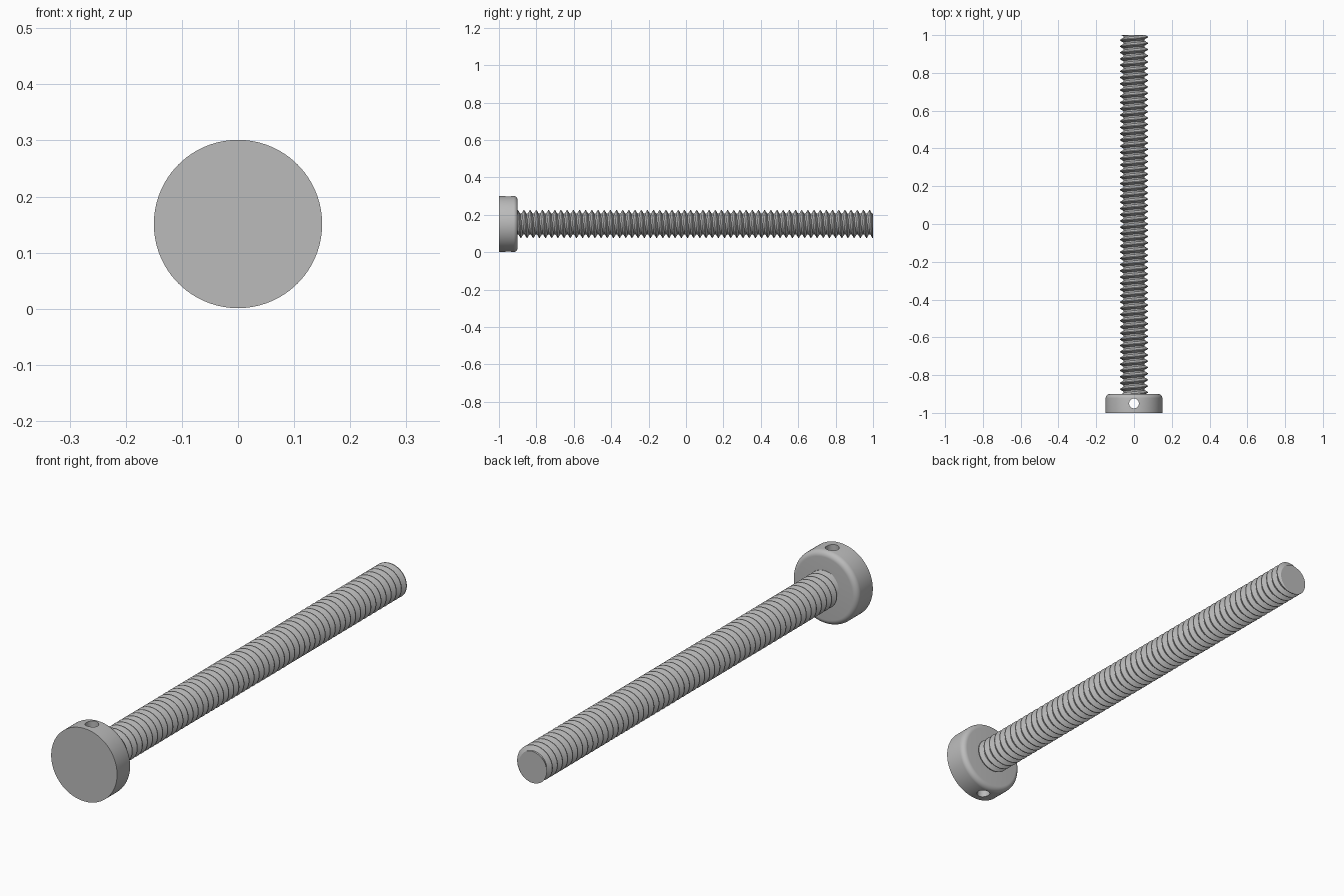
import bpy, bmesh
from math import sin, cos, pi, radians
from mathutils import Matrix

if "Cube" in bpy.data.objects:
    bpy.data.objects.remove(bpy.data.objects["Cube"])

CENTRE_Z = 0.151
HEAD_R, HEAD_FRONT, HEAD_BACK, FILLET = 0.15, -1.0, -0.9, 0.022
CREST_R, ROOT_R, PITCH = 0.074, 0.056, 0.033
SEGMENTS = 48

steel = bpy.data.materials.new("grey steel")
steel.use_nodes = True
steel.diffuse_color = (0.5, 0.5, 0.5, 1)
steel.node_tree.nodes["Principled BSDF"].inputs["Base Color"].default_value = (0.5, 0.5, 0.5, 1)


def make_object(name, bm):
    bmesh.ops.recalc_face_normals(bm, faces=bm.faces)
    mesh = bpy.data.meshes.new(name)
    bm.to_mesh(mesh)
    bm.free()
    mesh.materials.append(steel)
    obj = bpy.data.objects.new(name, mesh)
    bpy.context.collection.objects.link(obj)
    obj.location.z = CENTRE_Z
    return obj


def smooth(obj, angle):
    bpy.ops.object.select_all(action='DESELECT')
    obj.select_set(True)
    bpy.context.view_layer.objects.active = obj
    bpy.ops.object.shade_smooth_by_angle(angle=radians(angle))


# Head: lathed profile with a rounded back rim
profile = [(0, HEAD_FRONT), (HEAD_R, HEAD_FRONT)]
for k in range(9):
    a = k / 8 * pi / 2
    profile.append((HEAD_R - FILLET + FILLET * cos(a), HEAD_BACK - FILLET + FILLET * sin(a)))
profile.append((0, HEAD_BACK))
bm = bmesh.new()
verts = [bm.verts.new((r, y, 0)) for r, y in profile]
edges = [bm.edges.new(pair) for pair in zip(verts, verts[1:])]
bmesh.ops.spin(bm, geom=verts + edges, cent=(0, 0, 0), axis=(0, 1, 0), angle=2 * pi, steps=96)
bmesh.ops.remove_doubles(bm, verts=bm.verts, dist=1e-5)
head = make_object("head", bm)

# Cross hole drilled vertically through the head
bm = bmesh.new()
bmesh.ops.create_cone(bm, cap_ends=True, segments=40, radius1=0.026, radius2=0.026, depth=0.5,
                      matrix=Matrix.Translation((0, -0.95, 0)))
drill = make_object("hole_cutter", bm)
drill.hide_render = True
cut = head.modifiers.new("cross hole", 'BOOLEAN')
cut.operation, cut.solver, cut.object = 'DIFFERENCE', 'EXACT', drill
bpy.context.view_layer.objects.active = head
bpy.ops.object.modifier_apply(modifier=cut.name)
bpy.data.objects.remove(drill)
smooth(head, 30)

# Threaded shank: tooth profile swept along a right-hand helix
tooth = [(0, ROOT_R), (0.25, ROOT_R), (0.57, CREST_R), (0.68, CREST_R), (1, ROOT_R)]
start, end = HEAD_BACK - 0.02, 1.0
turns = int((end - start) / PITCH) + 4
bm = bmesh.new()
previous = None
for i in range(turns * SEGMENTS + 1):
    t = 2 * pi * i / SEGMENTS
    y0 = start + PITCH * (i / SEGMENTS - 2)
    row = [bm.verts.new((r * sin(t), y0 + f * PITCH, r * cos(t))) for f, r in tooth]
    if previous:
        for j in range(len(tooth) - 1):
            bm.faces.new((previous[j], previous[j + 1], row[j + 1], row[j]))
    previous = row
bmesh.ops.remove_doubles(bm, verts=bm.verts, dist=1e-5)

# Trim both shank ends flat and cap them
for y, direction in ((start, -1), (end, 1)):
    result = bmesh.ops.bisect_plane(bm, geom=bm.verts[:] + bm.edges[:] + bm.faces[:], dist=1e-6,
                                    plane_co=(0, y, 0), plane_no=(0, direction, 0), clear_outer=True)
    rim = [e for e in result["geom_cut"] if isinstance(e, bmesh.types.BMEdge) and e.is_boundary]
    bmesh.ops.edgenet_fill(bm, edges=rim)
shank = make_object("threaded_shank", bm)
smooth(shank, 25)
